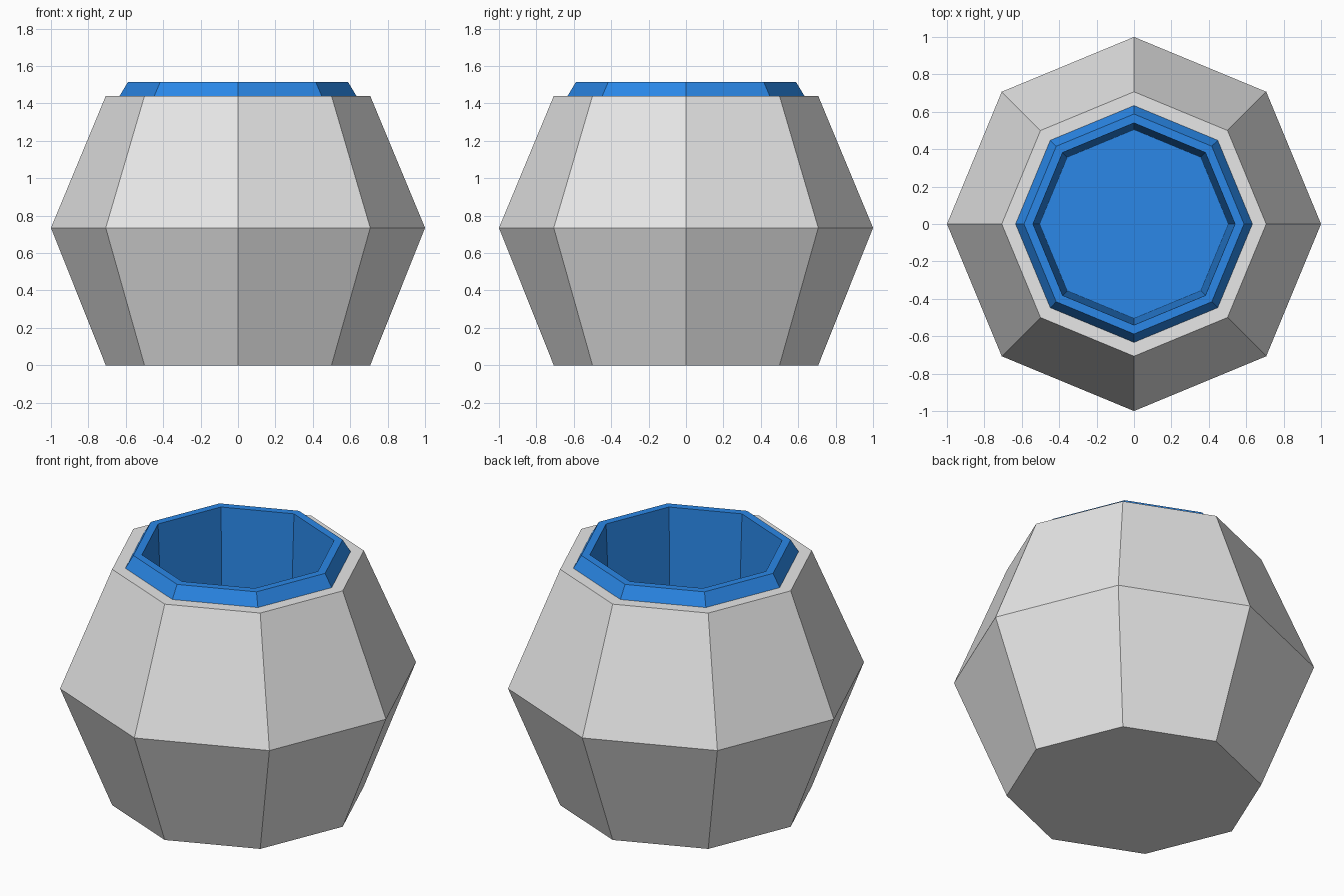
import bpy
import bmesh
from math import cos, sin, pi

SIDES = 8

default = bpy.data.objects.get("Cube")
if default:
    bpy.data.objects.remove(default, do_unlink=True)


def material(name, rgb):
    mat = bpy.data.materials.new(name)
    mat.use_nodes = True
    mat.diffuse_color = (*rgb, 1)
    mat.node_tree.nodes["Principled BSDF"].inputs["Base Color"].default_value = (*rgb, 1)
    return mat


def turned_part(name, profile, mat, cap_start=False, cap_end=False):
    """Sweep a (radius, height) profile, listed outside bottom to inside, around z."""
    bm = bmesh.new()
    rings = []
    for radius, z in profile:
        angles = [2 * pi * i / SIDES for i in range(SIDES)]
        rings.append([bm.verts.new((radius * cos(a), radius * sin(a), z)) for a in angles])
    for low, high in zip(rings, rings[1:]):
        for i in range(SIDES):
            j = (i + 1) % SIDES
            bm.faces.new((low[i], low[j], high[j], high[i]))
    if cap_start:
        bm.faces.new(rings[0][::-1])
    if cap_end:
        bm.faces.new(rings[-1])
    mesh = bpy.data.meshes.new(name)
    bm.to_mesh(mesh)
    bm.free()
    mesh.materials.append(mat)
    obj = bpy.data.objects.new(name, mesh)
    bpy.context.collection.objects.link(obj)
    return obj


grey = material("stone grey", (0.8, 0.8, 0.8))
blue = material("bright blue", (0.027, 0.28, 0.92))

# Faceted pot body with its flat shoulder
turned_part("pot_body", [(0.707, 0), (1, 0.735), (0.707, 1.44), (0.633, 1.44)],
            grey, cap_start=True)

# Bevelled rim, tapering inner wall and floor
turned_part("rim_and_lining", [(0.633, 1.44), (0.588, 1.515), (0.54, 1.515), (0.505, 0.7)],
            blue, cap_end=True)
